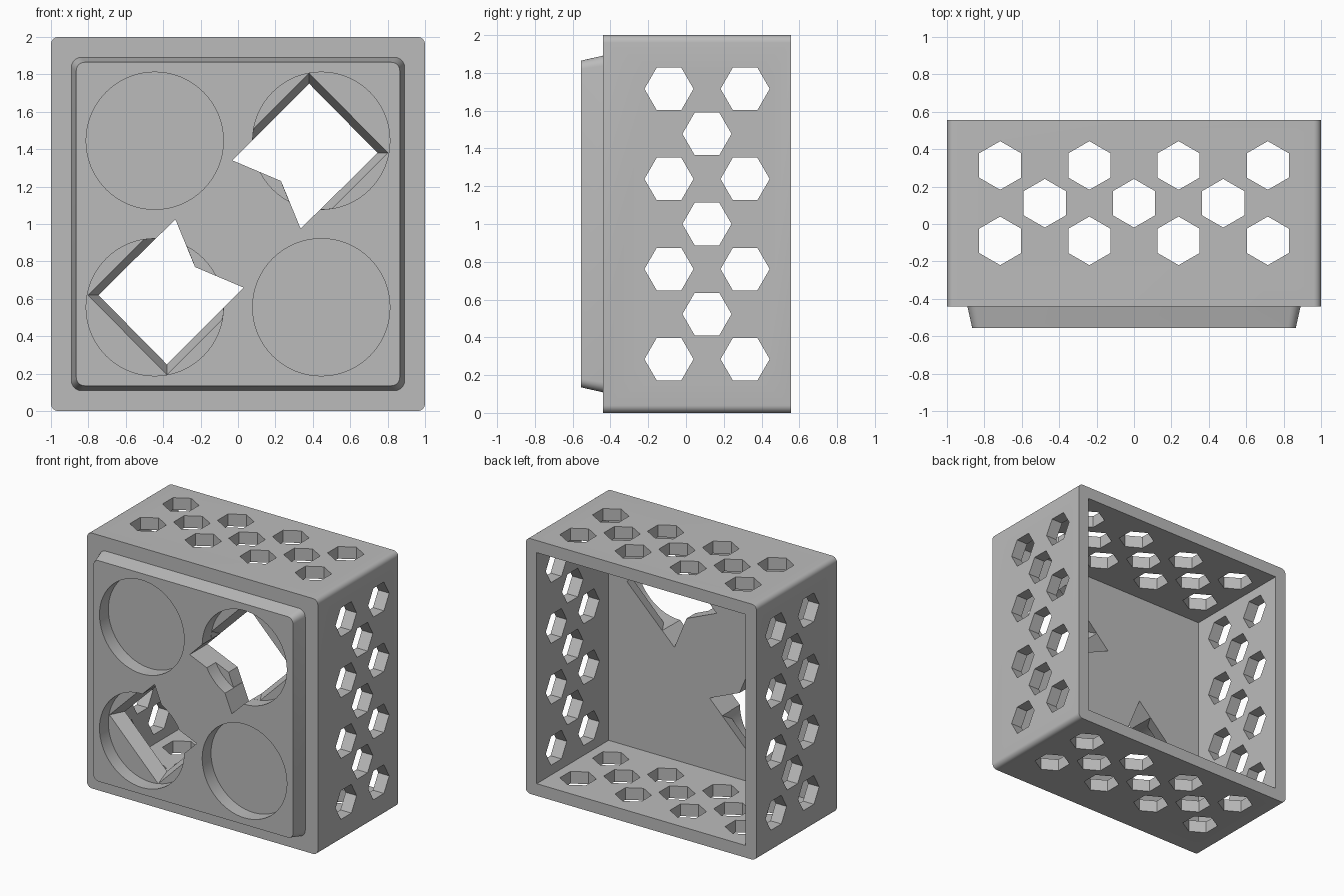
import bpy, bmesh, math
from mathutils import Vector

cube = bpy.data.objects.get("Cube")
if cube:
    bpy.data.objects.remove(cube, do_unlink=True)

grey = bpy.data.materials.new("light_grey")
grey.use_nodes = True
grey.diffuse_color = (0.5, 0.5, 0.5, 1)
grey.node_tree.nodes["Principled BSDF"].inputs["Base Color"].default_value = (0.5, 0.5, 0.5, 1)

BACK, SHOULDER, FACE = 0.555, -0.44, -0.555
FLOOR, RECESS = -0.335, -0.445
WALL = 0.095


def place(axis, u, v, d):
    """Point with profile coordinates u, v at depth d along an axis."""
    return Vector({"x": (d, u, v), "y": (u, d, v), "z": (u, v, d)}[axis])


def loft(bm, axis, ring_a, a, ring_b, b):
    """Closed solid between two matching profiles."""
    lo = [bm.verts.new(place(axis, u, v, a)) for u, v in ring_a]
    hi = [bm.verts.new(place(axis, u, v, b)) for u, v in ring_b]
    n = len(lo)
    bm.faces.new(lo)
    bm.faces.new(hi[::-1])
    for i in range(n):
        bm.faces.new((lo[i], hi[i], hi[(i + 1) % n], lo[(i + 1) % n]))


def make(name, solids):
    """Object from a list of (axis, ring_a, a, ring_b, b) solids."""
    bm = bmesh.new()
    for s in solids:
        loft(bm, *s)
    bmesh.ops.recalc_face_normals(bm, faces=bm.faces[:])
    mesh = bpy.data.meshes.new(name)
    bm.to_mesh(mesh)
    bm.free()
    mesh.materials.append(grey)
    obj = bpy.data.objects.new(name, mesh)
    bpy.context.collection.objects.link(obj)
    return obj


def combine(obj, tool, operation):
    """Apply a boolean and discard the tool."""
    mod = obj.modifiers.new("boolean", "BOOLEAN")
    mod.object, mod.operation, mod.solver = tool, operation, "EXACT"
    graph = bpy.context.evaluated_depsgraph_get()
    mesh = bpy.data.meshes.new_from_object(obj.evaluated_get(graph))
    obj.modifiers.clear()
    obj.data = mesh
    bpy.data.objects.remove(tool, do_unlink=True)


def rounded_square(half, radius, steps=6):
    pts = []
    for q, (sx, sz) in enumerate([(1, 1), (-1, 1), (-1, -1), (1, -1)]):
        for i in range(steps + 1):
            t = math.pi / 2 * (q + i / steps)
            pts.append((sx * (half - radius) + radius * math.cos(t),
                        1 + sz * (half - radius) + radius * math.sin(t)))
    return pts


def circle(cu, cv, r, n, turn=0.0):
    return [(cu + r * math.cos(turn + math.tau * i / n),
             cv + r * math.sin(turn + math.tau * i / n)) for i in range(n)]


def half_turn(pts):
    return [(-x, 2 - z) for x, z in pts]


# Box shell with a raised, tapered front panel
body = make("crate_body", [("y", rounded_square(1, 0.04), SHOULDER, rounded_square(1, 0.04), BACK)])
panel = make("front_panel", [("y", rounded_square(0.865, 0.045), FACE,
                              rounded_square(0.909, 0.06), SHOULDER + 0.08)])
# The panel's base is sunk into the box so the union is clean
combine(body, panel, "UNION")

# Open back cavity
inner = 1 - WALL
square = [(-inner, WALL), (inner, WALL), (inner, 2 - WALL), (-inner, 2 - WALL)]
combine(body, make("cavity_cutter", [("y", square, FLOOR, square, BACK + 0.2)]), "DIFFERENCE")

# Four round recesses
c, R = 0.445, 0.367
centres = [(sx * c, 1 + sz * c) for sx in (-1, 1) for sz in (-1, 1)]
discs = [circle(x, z, R, 64) for x, z in centres]
combine(body, make("recess_cutter", [("y", d, FACE - 0.2, d, RECESS) for d in discs]), "DIFFERENCE")

# Two notched square openings, opposite each other, straight through the front
narrow = [(0.38, 1.75), (0.745, 1.38), (0.335, 0.975), (0.23, 1.23), (-0.03, 1.34)]
wide = [(0.38, 1.808), (0.803, 1.38), (0.35, 0.927), (0.23, 1.23), (-0.07, 1.358)]
for turn in (lambda p: p, half_turn):
    ring, flare = turn(narrow), turn(wide)
    # Sloped sides exist only within the recess circle
    slope = make("slope_cutter", [("y", flare, RECESS - 0.002, ring, FLOOR + 0.002)])
    disc = turn(circle(c, 1 + c, R - 0.001, 64))
    combine(slope, make("slope_limit", [("y", disc, FACE, disc, 0)]), "INTERSECT")
    combine(body, slope, "DIFFERENCE")
    combine(body, make("opening_cutter", [("y", ring, FACE - 0.2, ring, 0)]), "DIFFERENCE")

# Staggered hexagonal holes through the sides, then through top and bottom
pitch, hex_r = 0.477, 0.13
spots = [(p * pitch, y) for p in (-1.5, -0.5, 0.5, 1.5) for y in (-0.09, 0.313)]
spots += [(p * pitch, 0.111) for p in (-1, 0, 1)]
side_hexes = [circle(y, 1 + s, hex_r, 6) for s, y in spots]
top_hexes = [circle(s, y, hex_r, 6, math.pi / 6) for s, y in spots]
combine(body, make("side_cutter", [("x", h, -1.2, h, 1.2) for h in side_hexes]), "DIFFERENCE")
combine(body, make("top_cutter", [("z", h, -0.2, h, 2.2) for h in top_hexes]), "DIFFERENCE")

# Smooth rounded corners, keep flat faces crisp
bpy.ops.object.select_all(action="DESELECT")
body.select_set(True)
bpy.context.view_layer.objects.active = body
bpy.ops.object.shade_smooth_by_angle(angle=math.radians(30))
